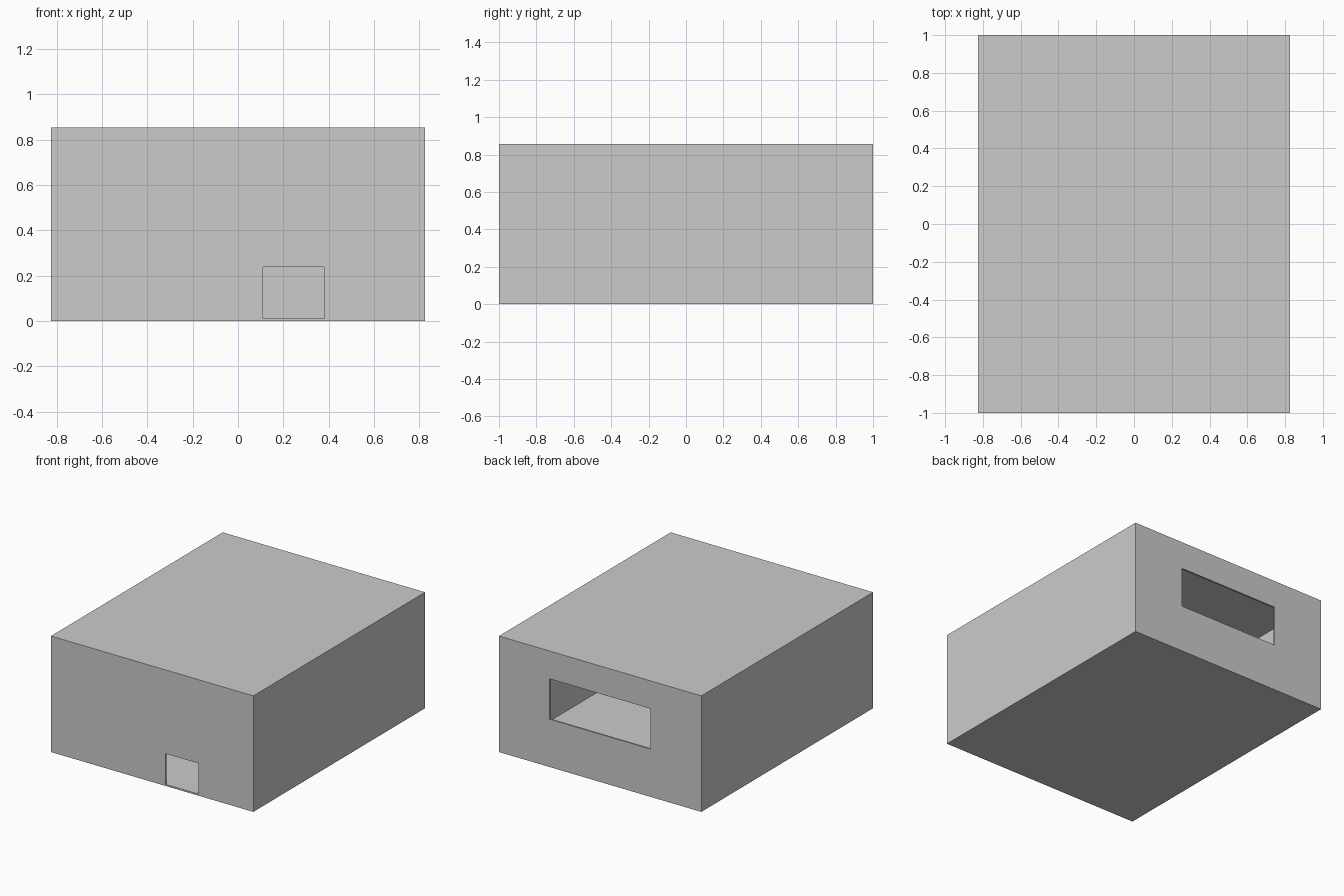
import bpy

if "Cube" in bpy.data.objects:
    bpy.data.objects.remove(bpy.data.objects["Cube"])

W, D, H, T = 0.825, 1.0, 0.855, 0.012   # half width, half depth, height, wall thickness


def box(name, x0, x1, y0, y1, z0, z1):
    bpy.ops.mesh.primitive_cube_add(
        size=1, location=((x0 + x1) / 2, (y0 + y1) / 2, (z0 + z1) / 2))
    ob = bpy.context.object
    ob.name = name
    ob.scale = (x1 - x0, y1 - y0, z1 - z0)
    bpy.ops.object.transform_apply(location=True, rotation=False, scale=True)
    return ob


def cut(target, cutter):
    cutter.hide_render = True
    mod = target.modifiers.new(cutter.name, 'BOOLEAN')
    mod.operation = 'DIFFERENCE'
    mod.solver = 'EXACT'
    mod.object = cutter
    bpy.context.view_layer.objects.active = target
    bpy.ops.object.modifier_apply(modifier=mod.name)
    bpy.data.objects.remove(cutter)


# Hollow room: floor, four walls and flat roof
room = box("room_shell", -W, W, -D, D, 0, H)
cut(room, box("room_interior", -W + T, W - T, -D + T, D - T, T, H - T))

# Doorway in the front wall, starting at floor level
cut(room, box("doorway", 0.11, 0.38, -D - 0.1, -D + 0.1, T, 0.238))

# Wide window in the back wall
cut(room, box("window", -0.412, 0.412, D - 0.1, D + 0.1, 0.352, 0.65))
